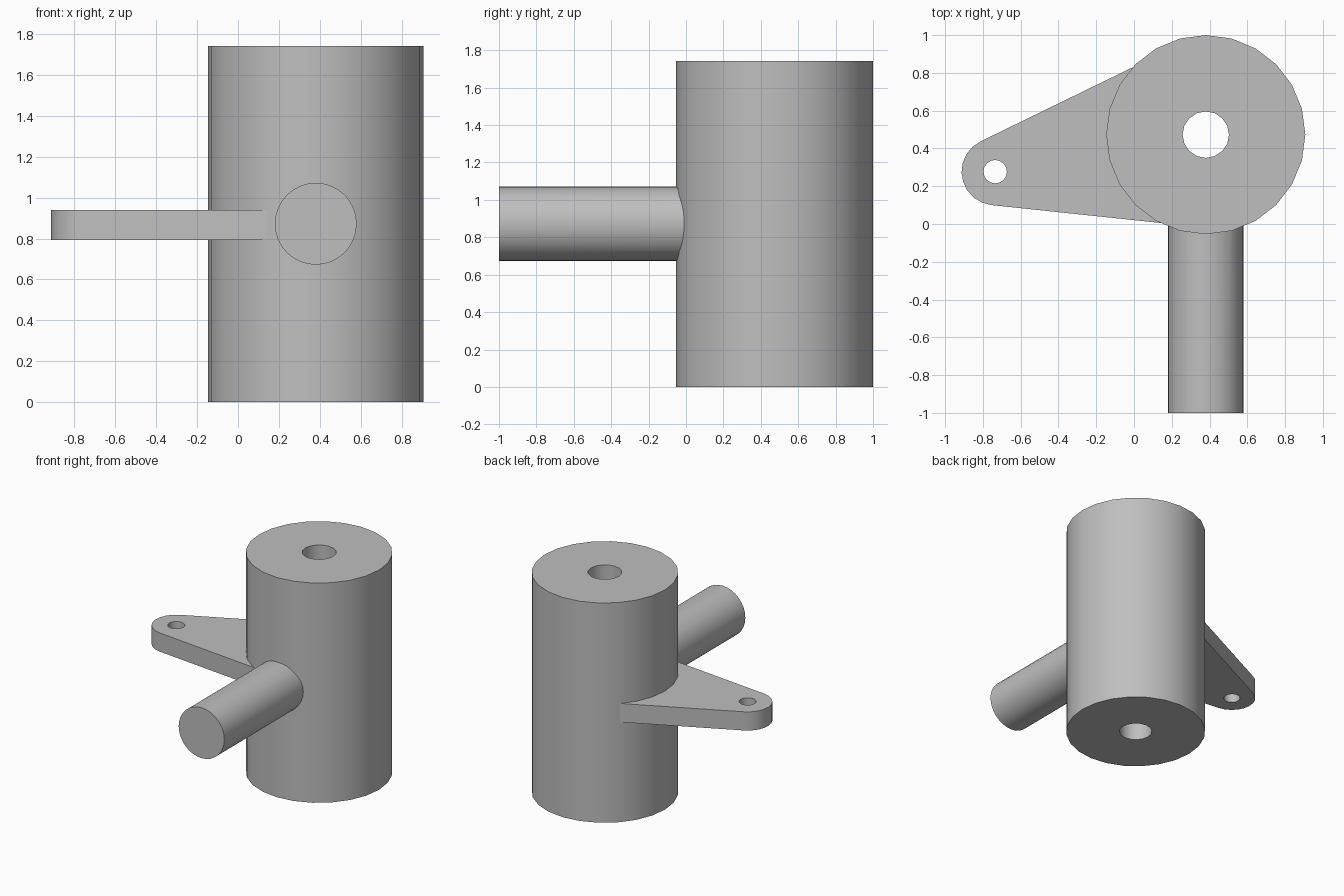
import bpy
import math
from mathutils import Vector

cube = bpy.data.objects.get("Cube")
if cube:
    bpy.data.objects.remove(cube, do_unlink=True)

grey = bpy.data.materials.new("plain grey")
grey.use_nodes = True
grey.diffuse_color = (0.52, 0.52, 0.52, 1)
grey.node_tree.nodes["Principled BSDF"].inputs["Base Color"].default_value = grey.diffuse_color

HUB = Vector((0.38, 0.473))
TIP = Vector((-0.735, 0.277))
HEIGHT, MID = 1.742, 0.872
HUB_R, TIP_R, ARM_HUB_R = 0.527, 0.178, 0.49


def prism(name, outline, z0, z1):
    """Extrude a counter-clockwise outline between two heights."""
    n = len(outline)
    verts = [(p[0], p[1], z) for z in (z0, z1) for p in outline]
    faces = [tuple(reversed(range(n))), tuple(range(n, 2 * n))]
    faces += [(i, (i + 1) % n, n + (i + 1) % n, n + i) for i in range(n)]
    mesh = bpy.data.meshes.new(name)
    mesh.from_pydata(verts, [], faces)
    mesh.materials.append(grey)
    obj = bpy.data.objects.new(name, mesh)
    bpy.context.collection.objects.link(obj)
    return obj


def arc(centre, radius, start, end, steps):
    angles = [start + (end - start) * i / steps for i in range(steps + 1)]
    return [centre + radius * Vector((math.cos(a), math.sin(a))) for a in angles]


def circle(centre, radius, sides):
    return arc(centre, radius, 0, math.tau, sides)[:-1]


def finish(obj, *cutters):
    """Cut the part, then smooth its curved faces."""
    bpy.ops.object.select_all(action="DESELECT")
    obj.select_set(True)
    bpy.context.view_layer.objects.active = obj
    for cutter in cutters:
        mod = obj.modifiers.new("cut", "BOOLEAN")
        mod.operation = "DIFFERENCE"
        mod.solver = "EXACT"
        mod.object = cutter
        bpy.ops.object.modifier_apply(modifier=mod.name)
    bpy.ops.object.shade_smooth_by_angle(angle=math.radians(32))


# Cutters: bore, arm hole, and a core that stops the side parts inside the wall
bore = prism("bore_cutter", circle(HUB, 0.123, 16), -0.1, HEIGHT + 0.1)
pin_hole = prism("pin_hole_cutter", circle(TIP, 0.062, 16), 0.5, 1.2)
core = prism("core_cutter", circle(HUB, 0.512, 24), 0.1, HEIGHT - 0.1)

# Upright hub with a bore through it
finish(prism("hub", circle(HUB, HUB_R, 24), 0, HEIGHT), bore)

# Tapered arm: outer lines tangent to the tip and to a circle inside the hub
axis = TIP - HUB
heading = math.atan2(axis.y, axis.x) % math.tau
spread = math.acos((ARM_HUB_R - TIP_R) / axis.length)
outline = arc(TIP, TIP_R, heading - spread, heading + spread, 9)
outline += arc(HUB, ARM_HUB_R, heading + spread, heading - spread + math.tau, 12)
finish(prism("arm", outline, 0.792, 0.94), core, pin_hole)

# Round shaft pointing forward
bpy.ops.mesh.primitive_cylinder_add(
    vertices=32, radius=0.2, depth=1.2,
    location=(HUB.x, -0.4, MID), rotation=(math.pi / 2, 0, 0))
shaft = bpy.context.object
shaft.name = "shaft"
shaft.data.materials.append(grey)
finish(shaft, core)

for cutter in (bore, pin_hole, core):
    bpy.data.objects.remove(cutter, do_unlink=True)
